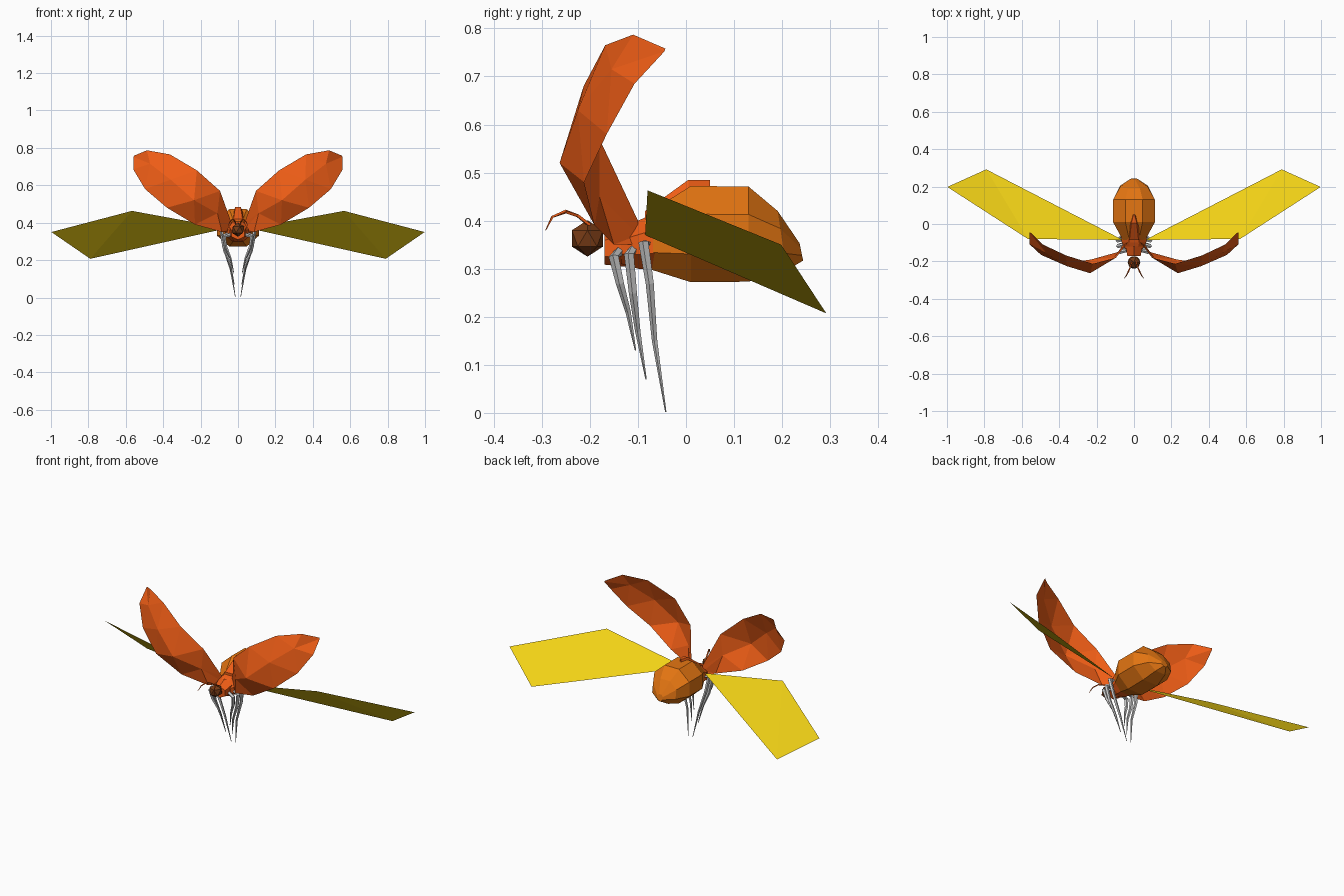
import bpy, bmesh, math
from mathutils import Vector

if "Cube" in bpy.data.objects:
    bpy.data.objects.remove(bpy.data.objects["Cube"])


def material(name, rgb):
    m = bpy.data.materials.new(name)
    m.diffuse_color = (*rgb, 1)
    m.use_nodes = True
    m.node_tree.nodes["Principled BSDF"].inputs["Base Color"].default_value = m.diffuse_color
    return m


ORANGE = material("shell_orange", (0.86, 0.11, 0.008))
AMBER = material("body_amber", (0.78, 0.18, 0.006))
BROWN = material("head_brown", (0.19, 0.045, 0.008))
YELLOW = material("wing_yellow", (0.88, 0.64, 0.008))


def finish(name, bm, mat=None, mirror=False, solid=True):
    if solid:
        bmesh.ops.recalc_face_normals(bm, faces=bm.faces)
    me = bpy.data.meshes.new(name)
    bm.to_mesh(me)
    bm.free()
    ob = bpy.data.objects.new(name, me)
    bpy.context.collection.objects.link(ob)
    if mat:
        me.materials.append(mat)
    if mirror:
        mod = ob.modifiers.new("mirror", 'MIRROR')
        mod.use_mirror_merge = False
    return ob


def skin(bm, rings):
    """Join successive closed rings of points, capping both ends."""
    vs = [[bm.verts.new(p) for p in r] for r in rings]
    n = len(vs[0])
    for a, b in zip(vs, vs[1:]):
        for i in range(n):
            j = (i + 1) % n
            bm.faces.new((a[i], a[j], b[j], b[i]))
    bm.faces.new(vs[0])
    bm.faces.new(vs[-1])


def body(name, sections, sides, mat):
    """Loft of (y, centre z, half width, half height, lean) rings."""
    bm = bmesh.new()
    rings = []
    for y, z, w, h, lean in sections:
        angs = [2 * math.pi * (i + 0.5) / sides for i in range(sides)]
        k = 1 / math.cos(math.pi / sides)
        rings.append([(w * k * math.cos(a), y - lean * math.sin(a), z + h * k * math.sin(a)) for a in angs])
    skin(bm, rings)
    return finish(name, bm, mat)


def tube(name, pts, radii, mat=None, sides=5):
    """Tapered limb along a path, mirrored to the other side."""
    bm = bmesh.new()
    pts = [Vector(p) for p in pts]
    rings = []
    for i, (p, r) in enumerate(zip(pts, radii)):
        d = (pts[min(i + 1, len(pts) - 1)] - pts[max(i - 1, 0)]).normalized()
        u = d.cross(Vector((0.2, 1, 0.1))).normalized()
        v = d.cross(u)
        rings.append([p + r * (math.cos(t) * u + math.sin(t) * v)
                      for t in (2 * math.pi * k / sides for k in range(sides))])
    skin(bm, rings)
    return finish(name, bm, mat, mirror=True)


# Abdomen
body("abdomen", [(-0.085, 0.357, 0.06, 0.055, 0), (0.01, 0.372, 0.112, 0.1, 0),
                 (0.13, 0.372, 0.112, 0.099, 0), (0.2, 0.358, 0.075, 0.062, 0.01),
                 (0.24, 0.335, 0.018, 0.018, 0.004)], 8, AMBER)

# Thorax and the pronotum in front of it
body("thorax", [(-0.135, 0.345, 0.045, 0.035, 0), (-0.1, 0.35, 0.065, 0.05, 0),
                (-0.06, 0.357, 0.07, 0.06, 0)], 8, ORANGE)
body("pronotum", [(-0.17, 0.342, 0.036, 0.029, 0), (-0.12, 0.352, 0.045, 0.042, 0)], 6, ORANGE)

# Scutellum: small raised wedge on the back
bm = bmesh.new()
skin(bm, [[(-w, y, zb), (w, y, zb), (w * 0.4, y, zt), (-w * 0.4, y, zt)]
          for y, w, zb, zt in [(-0.085, 0.06, 0.37, 0.42), (0.005, 0.035, 0.42, 0.485),
                               (0.05, 0.008, 0.455, 0.485)]])
finish("scutellum", bm, ORANGE)

# Head
bm = bmesh.new()
bmesh.ops.create_icosphere(bm, subdivisions=1, radius=0.038)
for v in bm.verts:
    v.co += Vector((0, -0.205, 0.363))
finish("head", bm, BROWN)

# Antennae
tube("antennae", [(0.012, -0.2, 0.39), (0.018, -0.225, 0.41), (0.028, -0.25, 0.419),
                  (0.042, -0.278, 0.408), (0.054, -0.292, 0.38)],
     [0.004, 0.004, 0.004, 0.003, 0.001], ORANGE, 4)

# Legs: hip, outer knee, then a long drooping shin
LEGS = {
    "front_legs": [(0.04, -0.14, 0.335), (0.075, -0.15, 0.325), (0.065, -0.137, 0.27),
                   (0.04, -0.12, 0.21), (0.022, -0.105, 0.13)],
    "middle_legs": [(0.05, -0.11, 0.34), (0.085, -0.118, 0.33), (0.07, -0.11, 0.25),
                    (0.04, -0.1, 0.17), (0.02, -0.083, 0.07)],
    "hind_legs": [(0.05, -0.08, 0.35), (0.088, -0.088, 0.355), (0.075, -0.075, 0.27),
                  (0.038, -0.065, 0.15), (0.014, -0.042, 0.002)],
}
for name, pts in LEGS.items():
    tube(name, pts, [0.01, 0.011, 0.009, 0.006, 0.0015])

# Wing cases: upper edge, ridge and lower edge of a cupped shell
upper = [(0.035, -0.1, 0.4), (0.096, -0.18, 0.57), (0.22, -0.213, 0.68),
         (0.364, -0.168, 0.765), (0.487, -0.11, 0.787), (0.556, -0.043, 0.758)]
ridge = [(0.04, -0.1, 0.37), (0.11, -0.18, 0.45), (0.235, -0.263, 0.52),
         (0.36, -0.225, 0.63), (0.47, -0.155, 0.715), (0.558, -0.045, 0.752)]
lower = [(0.05, -0.1, 0.35), (0.086, -0.15, 0.35), (0.23, -0.19, 0.39),
         (0.38, -0.212, 0.48), (0.497, -0.165, 0.58), (0.56, -0.107, 0.685)]
bm = bmesh.new()
rows = [[bm.verts.new(p) for p in row] for row in (upper, ridge, lower)]
for a, b in zip(rows, rows[1:]):
    for i in range(5):
        bm.faces.new((a[i], b[i], b[i + 1], a[i + 1]))
bmesh.ops.triangulate(bm, faces=bm.faces)
finish("wing_cases", bm, ORANGE, mirror=True, solid=False)

# Hind wings: thin membranes with one slight fold
bm = bmesh.new()
root, lead, tip, trail = [bm.verts.new(p) for p in (
    (0.06, -0.085, 0.37), (0.567, -0.08, 0.463), (0.998, 0.198, 0.35), (0.79, 0.292, 0.207))]
bm.faces.new((root, trail, lead))
bm.faces.new((trail, tip, lead))
finish("hind_wings", bm, YELLOW, mirror=True, solid=False)
